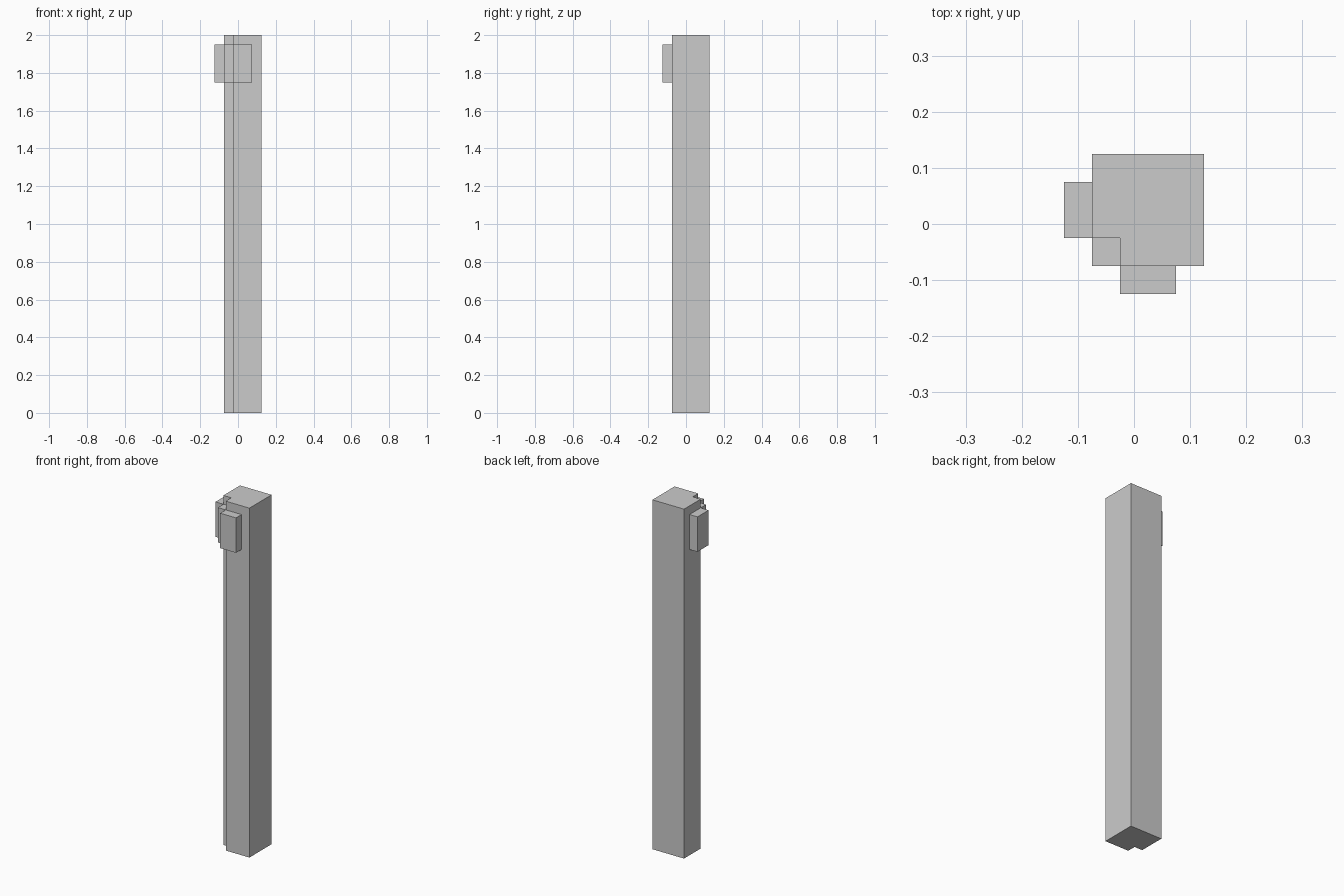
import bpy, bmesh

if "Cube" in bpy.data.objects:
    bpy.data.objects.remove(bpy.data.objects["Cube"])


def prism(name, profile, z0, z1):
    """Extrude a closed xy profile from z0 to z1."""
    bm = bmesh.new()
    face = bm.faces.new([bm.verts.new((x, y, z0)) for x, y in profile])
    top = bmesh.ops.extrude_face_region(bm, geom=[face])["geom"]
    verts = [g for g in top if isinstance(g, bmesh.types.BMVert)]
    bmesh.ops.translate(bm, verts=verts, vec=(0, 0, z1 - z0))
    bmesh.ops.recalc_face_normals(bm, faces=bm.faces)
    mesh = bpy.data.meshes.new(name)
    bm.to_mesh(mesh)
    bm.free()
    obj = bpy.data.objects.new(name, mesh)
    bpy.context.collection.objects.link(obj)
    return obj


def rect(x0, x1, y0, y1):
    return [(x0, y0), (x1, y0), (x1, y1), (x0, y1)]


A, B, C = 0.025, 0.075, 0.125

# Square post with its front left corner notched over the full height
prism("post", [(-A, -B), (C, -B), (C, C), (-B, C), (-B, -A), (-A, -A)], 0, 2)

# Blocks near the top: one in the notch, one on each adjoining face
blocks = {
    "corner_block": rect(-B, -A, -B, -A),
    "front_block": rect(-A, B, -C, -B),
    "left_block": rect(-C, -B, -A, B),
}
for name, profile in blocks.items():
    prism(name, profile, 1.75, 1.95)
